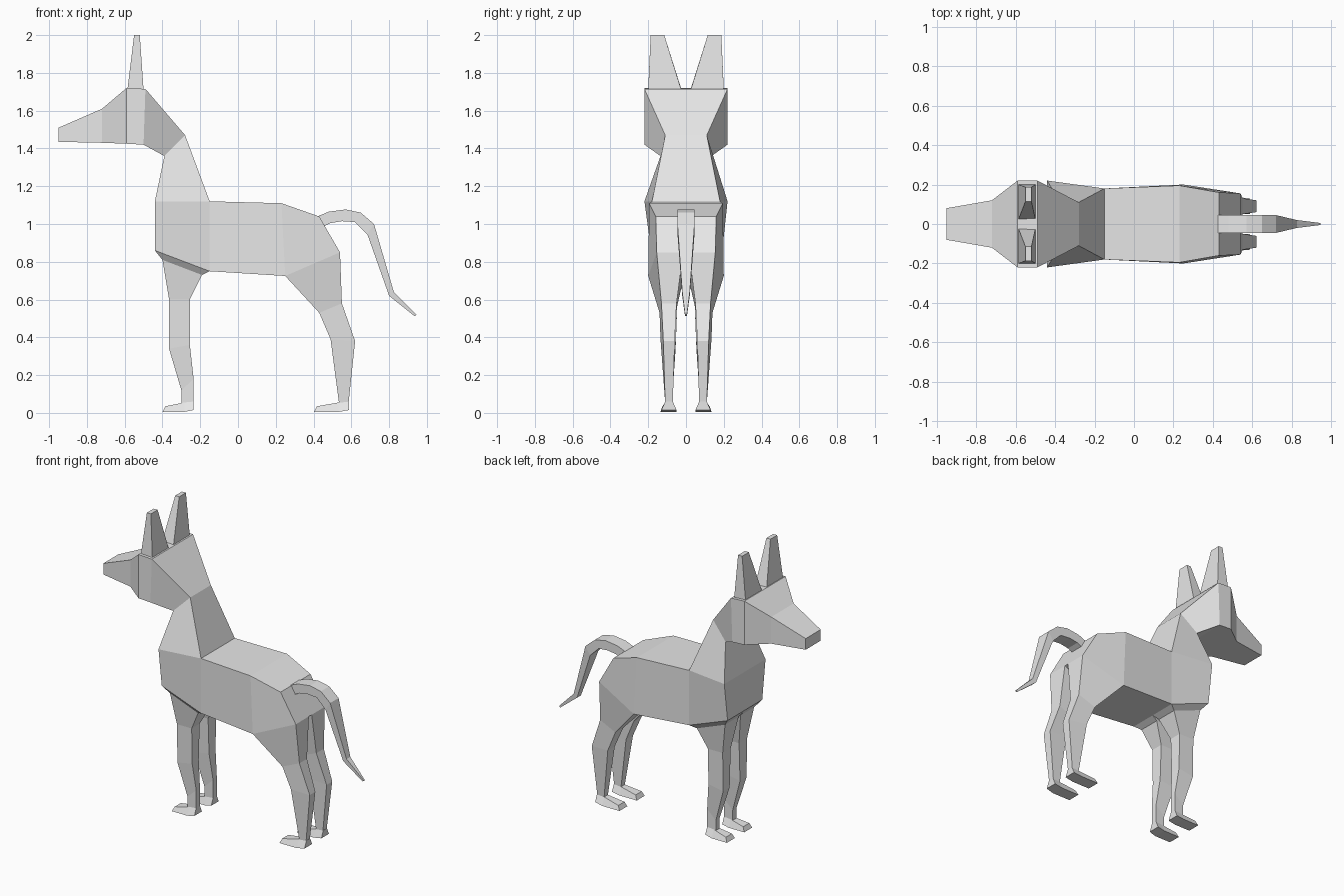
import bpy
import bmesh

default_cube = bpy.data.objects.get("Cube")
if default_cube:
    bpy.data.objects.remove(default_cube, do_unlink=True)

# One plain grey coat
coat = bpy.data.materials.new("grey coat")
coat.use_nodes = True
COAT_COLOUR = (.8, .8, .8, 1)
coat.diffuse_color = COAT_COLOUR
coat.node_tree.nodes["Principled BSDF"].inputs["Base Color"].default_value = COAT_COLOUR


def span(point):
    """Return the two cross-width corners of a rail point.
    (x, z, half_width) is centred, (x, z, inner, outer) is off to one side."""
    x, z, *widths = point
    inner, outer = widths if len(widths) == 2 else (-widths[0], widths[0])
    return (x, inner, z), (x, outer, z)


def loft(name, rail_a, rail_b, paired=False):
    """Skin four-sided sections between two matching rails, with end caps."""
    bm = bmesh.new()
    rings = []
    for a, b in zip(rail_a, rail_b):
        a_in, a_out = span(a)
        b_in, b_out = span(b)
        rings.append([bm.verts.new(co) for co in (a_in, a_out, b_out, b_in)])
    for ring, following in zip(rings, rings[1:]):
        for i in range(4):
            j = (i + 1) % 4
            bm.faces.new((ring[i], ring[j], following[j], following[i]))
    bm.faces.new(rings[0])
    bm.faces.new(rings[-1])
    bmesh.ops.recalc_face_normals(bm, faces=bm.faces)
    mesh = bpy.data.meshes.new(name)
    bm.to_mesh(mesh)
    bm.free()
    mesh.materials.append(coat)
    part = bpy.data.objects.new(name, mesh)
    bpy.context.collection.objects.link(part)
    if paired:
        mirror = part.modifiers.new("left and right", 'MIRROR')
        mirror.use_axis = (False, True, False)
        mirror.use_mirror_merge = False
    return part


def foot(name, heel, length):
    """Wedge-shaped paw pointing forward from the heel."""
    ankle = heel - length * .3
    toe = heel - length
    loft(name,
         [(heel, .06, .07, .11), (ankle, .055, .07, .11), (toe + .015, .035, .06, .125)],
         [(heel, .015, .05, .13), (ankle, .005, .05, .135), (toe, .005, .05, .135)],
         paired=True)


# Torso: back rail, then belly rail
loft("torso",
     [(-.44, 1.12, .22), (-.15, 1.12, .18), (.23, 1.11, .195), (.43, 1.04, .16)],
     [(-.44, .86, .185), (-.15, .75, .18), (.25, .725, .2), (.54, .85, .155)])

# Neck: throat rail, then nape rail
loft("neck",
     [(-.44, 1.12, .22), (-.39, 1.36, .135)],
     [(-.15, 1.12, .18), (-.28, 1.47, .11)])

# Head: crown and muzzle rail, then jaw rail
loft("head",
     [(-.28, 1.47, .11), (-.49, 1.715, .22), (-.59, 1.72, .22),
      (-.72, 1.61, .12), (-.95, 1.51, .08)],
     [(-.39, 1.36, .135), (-.5, 1.42, .22), (-.59, 1.425, .22),
      (-.72, 1.43, .12), (-.95, 1.435, .08)])

# Tall blunt ears
loft("ears",
     [(-.585, 1.715, .025, .2), (-.55, 2, .115, .187)],
     [(-.5, 1.71, .025, .2), (-.52, 2, .115, .187)],
     paired=True)

# Arched tail: upper rail, then lower rail
loft("tail",
     [(.42, 1.04, .045), (.48, 1.065, .045), (.57, 1.077, .045), (.65, 1.06, .045),
      (.72, 1, .045), (.825, .64, .02), (.945, .52, .005)],
     [(.45, .985, .045), (.49, 1.005, .045), (.55, 1.015, .045), (.62, 1.01, .045),
      (.685, .945, .045), (.8, .62, .02), (.935, .512, .005)])

# Front legs, starting with the narrowing chest underside
loft("front_legs",
     [(-.44, .86, 0, .185), (-.4, .81, .01, .155), (-.365, .6, .045, .13),
      (-.365, .34, .055, .125), (-.3, .12, .07, .11), (-.3, .05, .07, .11)],
     [(-.15, .75, 0, .18), (-.19, .73, .01, .155), (-.255, .6, .045, .13),
      (-.255, .36, .055, .125), (-.235, .18, .07, .11), (-.235, .05, .07, .11)],
     paired=True)
foot("front_feet", heel=-.235, length=.165)

# Hind legs: thigh, hock and shank
loft("hind_legs",
     [(.25, .725, .01, .2), (.43, .53, .055, .14), (.49, .39, .06, .135),
      (.535, .05, .07, .11)],
     [(.54, .85, .015, .155), (.55, .58, .05, .13), (.62, .38, .06, .12),
      (.585, .05, .07, .11)],
     paired=True)
foot("hind_feet", heel=.588, length=.185)
